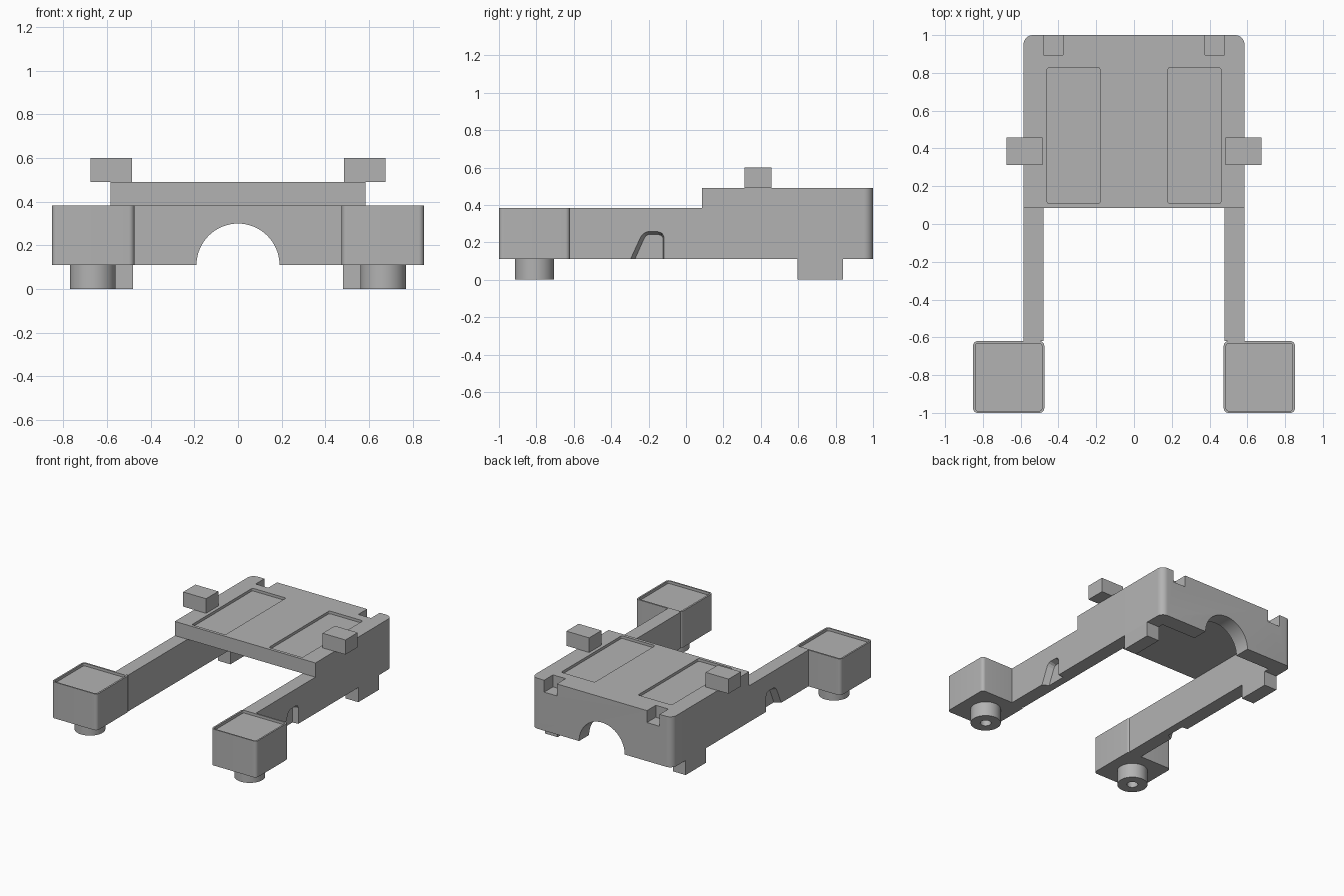
import bpy, bmesh
from math import sin, cos, pi, radians
from mathutils import Vector

if "Cube" in bpy.data.objects:
    bpy.data.objects.remove(bpy.data.objects["Cube"], do_unlink=True)

grey = bpy.data.materials.new("plain grey")
grey.use_nodes = True
GREY = (0.45, 0.45, 0.45, 1)
grey.diffuse_color = GREY
grey.node_tree.nodes["Principled BSDF"].inputs["Base Color"].default_value = GREY


def prism(name, start, end):
    """Solid between two matching rings of 3D points."""
    bm = bmesh.new()
    a = [bm.verts.new(p) for p in start]
    b = [bm.verts.new(p) for p in end]
    n = len(a)
    bm.faces.new(a)
    bm.faces.new(b)
    for i in range(n):
        j = (i + 1) % n
        bm.faces.new((a[i], a[j], b[j], b[i]))
    bmesh.ops.recalc_face_normals(bm, faces=bm.faces)
    mesh = bpy.data.meshes.new(name)
    bm.to_mesh(mesh)
    bm.free()
    mesh.materials.append(grey)
    obj = bpy.data.objects.new(name, mesh)
    bpy.context.collection.objects.link(obj)
    return obj


def arc(cx, cy, r, a0, a1, n):
    return [(cx + r * cos(a0 + (a1 - a0) * i / n), cy + r * sin(a0 + (a1 - a0) * i / n))
            for i in range(n + 1)]


def slab(name, x, y, z, radii=(0, 0, 0, 0)):
    """Upright block; corner radii go back+x, back-x, front-x, front+x."""
    x0, x1 = sorted(x)
    y0, y1 = y
    corners = ((x1, y1, -1, -1), (x0, y1, 1, -1), (x0, y0, 1, 1), (x1, y0, -1, 1))
    ring = []
    for k, ((cx, cy, dx, dy), r) in enumerate(zip(corners, radii)):
        if r:
            ring += arc(cx + dx * r, cy + dy * r, r, k * pi / 2, (k + 1) * pi / 2, 8)
        else:
            ring.append((cx, cy))
    return prism(name, [(*p, z[0]) for p in ring], [(*p, z[1]) for p in ring])


def cut(target, cutter):
    mod = target.modifiers.new("cut", "BOOLEAN")
    mod.operation = "DIFFERENCE"
    mod.solver = "EXACT"
    mod.object = cutter
    bpy.context.view_layer.objects.active = target
    bpy.ops.object.modifier_apply(modifier=mod.name)
    bpy.data.objects.remove(cutter, do_unlink=True)


def smooth(obj):
    bpy.ops.object.select_all(action="DESELECT")
    obj.select_set(True)
    bpy.context.view_layer.objects.active = obj
    bpy.ops.object.shade_smooth_by_angle(angle=radians(30))


OUT, INN = 0.585, 0.48           # outer and inner faces of the side walls
BASE, ARM, TOP = 0.11, 0.383, 0.49
FRONT = 0.085

# Deck: hollow from below, open at the front, arch through the back wall
deck = slab("deck", (-OUT, OUT), (FRONT, 1), (BASE, TOP), (0.05, 0.05, 0, 0))
cut(deck, slab("cavity", (-INN, INN), (-0.2, 0.88), (-0.1, ARM)))
opening = [(0.19, 0)] + arc(0, BASE, 0.19, 0, pi, 32) + [(-0.19, 0)]
cut(deck, prism("arch", [(x, 0.8, z) for x, z in opening],
                [(x, 1.1, z) for x, z in opening]))

for s, side in ((1, "left"), (-1, "right")):
    # Shallow pad recess and rear notch in the deck
    cut(deck, slab("pad", (s * 0.18, s * 0.46), (0.108, 0.828), (TOP - 0.02, 0.6), (0.012,) * 4))
    cut(deck, slab("notch", (s * 0.375, s * 0.48), (0.895, 1.1), (TOP - 0.09, 0.6)))

    # Arm with a tapered pocket low on its outer face
    arm = slab(side + "_arm", (s * INN, s * OUT), (-0.62, FRONT), (BASE, ARM))
    outer = [(-0.325, 0.05), (-0.24, 0.235), (-0.225, 0.25), (-0.205, 0.257),
             (-0.15, 0.257), (-0.128, 0.25), (-0.118, 0.23), (-0.118, 0.05)]
    inner = [(-0.3, 0.05), (-0.224, 0.22), (-0.214, 0.235), (-0.2, 0.242),
             (-0.15, 0.242), (-0.132, 0.237), (-0.124, 0.225), (-0.124, 0.05)]
    pocket = prism("pocket", [(s * (OUT + 0.001), y, z) for y, z in outer],
                   [(s * (OUT - 0.045), y, z) for y, z in inner])
    cut(arm, pocket)

    # Front pod with a thin rim around its top
    pod = slab(side + "_pod", (s * 0.475, s * 0.852), (-1, -0.62), (BASE, ARM), (0.025,) * 4)
    cut(pod, slab("tray", (s * 0.488, s * 0.84), (-0.99, -0.632), (ARM - 0.02, 0.5), (0.015,) * 4))
    smooth(pod)

    # Hollow peg under the pod
    ring = arc(s * 0.665, -0.81, 0.105, 0, 2 * pi, 40)[:-1]
    hole = arc(s * 0.665, -0.81, 0.038, 0, 2 * pi, 24)[:-1]
    peg = prism(side + "_peg", [(*p, 0) for p in ring], [(*p, BASE) for p in ring])
    cut(peg, prism("bore", [(*p, -0.1) for p in hole], [(*p, BASE - 0.01) for p in hole]))
    smooth(peg)

    # Rear foot and top side block
    slab(side + "_foot", (s * INN, s * OUT), (0.595, 0.84), (0, BASE))
    slab(side + "_block", (s * 0.485, s * 0.675), (0.313, 0.458), (TOP, 0.6))

smooth(deck)
